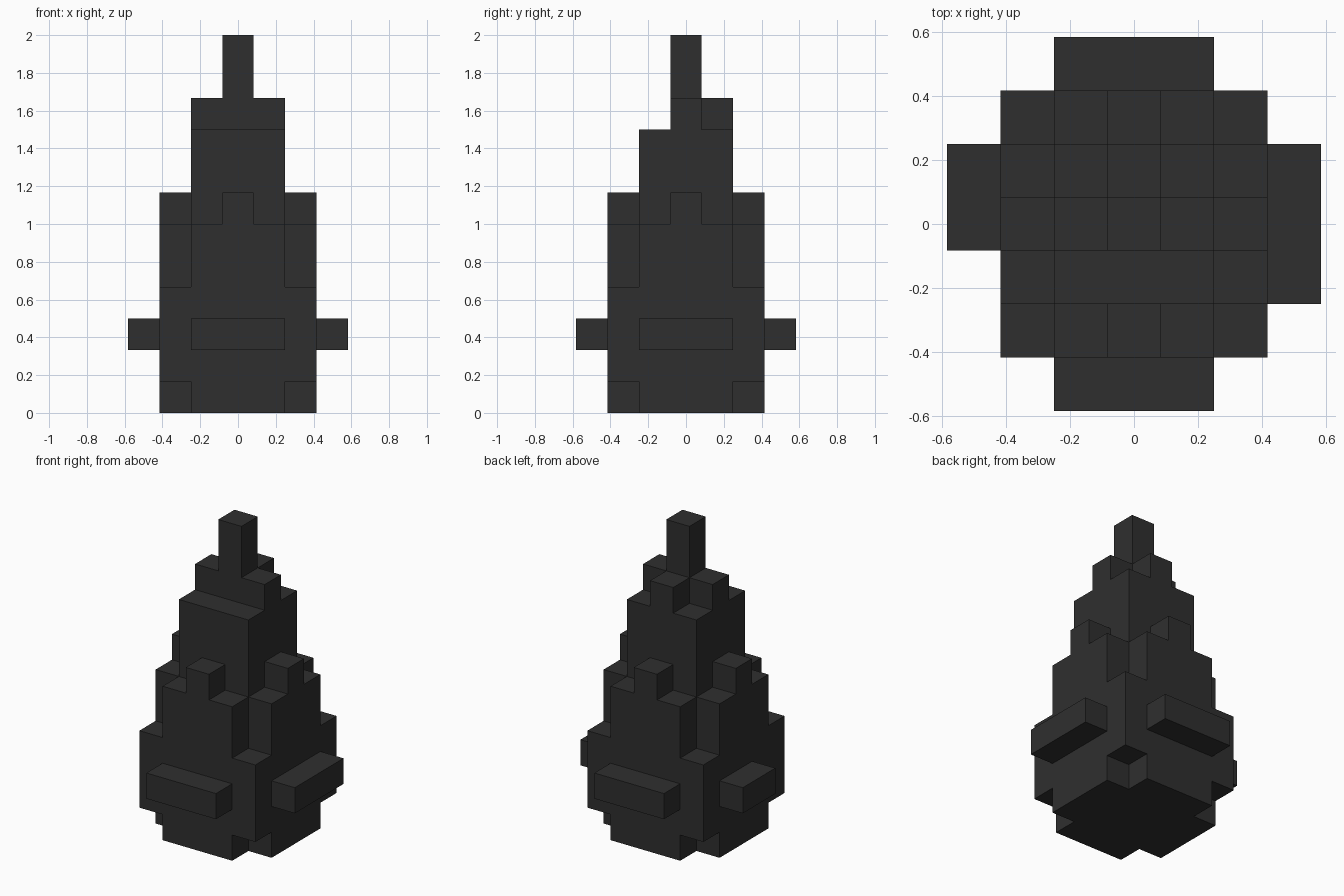
import bpy
import bmesh

U = 1 / 6  # edge length of one block

cube = bpy.data.objects.get("Cube")
if cube:
    bpy.data.objects.remove(cube, do_unlink=True)

charcoal = bpy.data.materials.new("charcoal")
charcoal.use_nodes = True
color = (0.028, 0.028, 0.028, 1)
charcoal.diffuse_color = color
bsdf = charcoal.node_tree.nodes["Principled BSDF"]
bsdf.inputs["Base Color"].default_value = color
bsdf.inputs["Roughness"].default_value = 0.9


def prism(name, outline, bottom, top):
    """Extrude a counter-clockwise outline, all measured in blocks."""
    bm = bmesh.new()
    base = bm.faces.new([bm.verts.new((x * U, y * U, bottom * U)) for x, y in outline])
    side = bmesh.ops.extrude_face_region(bm, geom=[base], use_keep_orig=True)
    raised = [v for v in side["geom"] if isinstance(v, bmesh.types.BMVert)]
    bmesh.ops.translate(bm, verts=raised, vec=(0, 0, (top - bottom) * U))
    bmesh.ops.recalc_face_normals(bm, faces=bm.faces)
    mesh = bpy.data.meshes.new(name)
    bm.to_mesh(mesh)
    bm.free()
    mesh.materials.append(charcoal)
    obj = bpy.data.objects.new(name, mesh)
    bpy.context.collection.objects.link(obj)
    return obj


def rect(x0, x1, y0, y1):
    return [(x0, y0), (x1, y0), (x1, y1), (x0, y1)]


def square(half):
    return rect(-half, half, -half, half)


def cross(outer, inner):
    """Square outline with its four corners notched out."""
    points = []
    arm = [(outer, -inner), (outer, inner), (inner, inner)]
    for _ in range(4):
        points += arm
        arm = [(-y, x) for x, y in arm]
    return points


# Stacked body, narrowing towards the tip
prism("notched_foot", cross(2.5, 1.5), 0, 1)
prism("wide_body", square(2.5), 1, 4)
prism("notched_shoulder", cross(2.5, 1.5), 4, 6)
prism("upper_column", square(1.5), 6, 9)

# Crown is a cross with no front arm
crown = [(-1.5, -0.5), (1.5, -0.5), (1.5, 0.5), (0.5, 0.5),
         (0.5, 1.5), (-0.5, 1.5), (-0.5, 0.5), (-1.5, 0.5)]
prism("crown", crown, 9, 10)
prism("spike", square(0.5), 10, 12)

# Small blocks on the shoulder and bars round the body, on all four sides
for side, s in (("front", -1), ("back", 1)):
    near, far = sorted((1.5 * s, 2.5 * s))
    prism(side + "_stud", rect(-0.5, 0.5, near, far), 6, 7)
    near, far = sorted((2.5 * s, 3.5 * s))
    prism(side + "_bar", rect(-1.5, 1.5, near, far), 2, 3)

# The right bar is one block shorter at its front end
for side, s, start in (("left", 1, -1.5), ("right", -1, -0.5)):
    near, far = sorted((1.5 * s, 2.5 * s))
    prism(side + "_stud", rect(near, far, -0.5, 0.5), 6, 7)
    near, far = sorted((2.5 * s, 3.5 * s))
    prism(side + "_bar", rect(near, far, start, 1.5), 2, 3)
